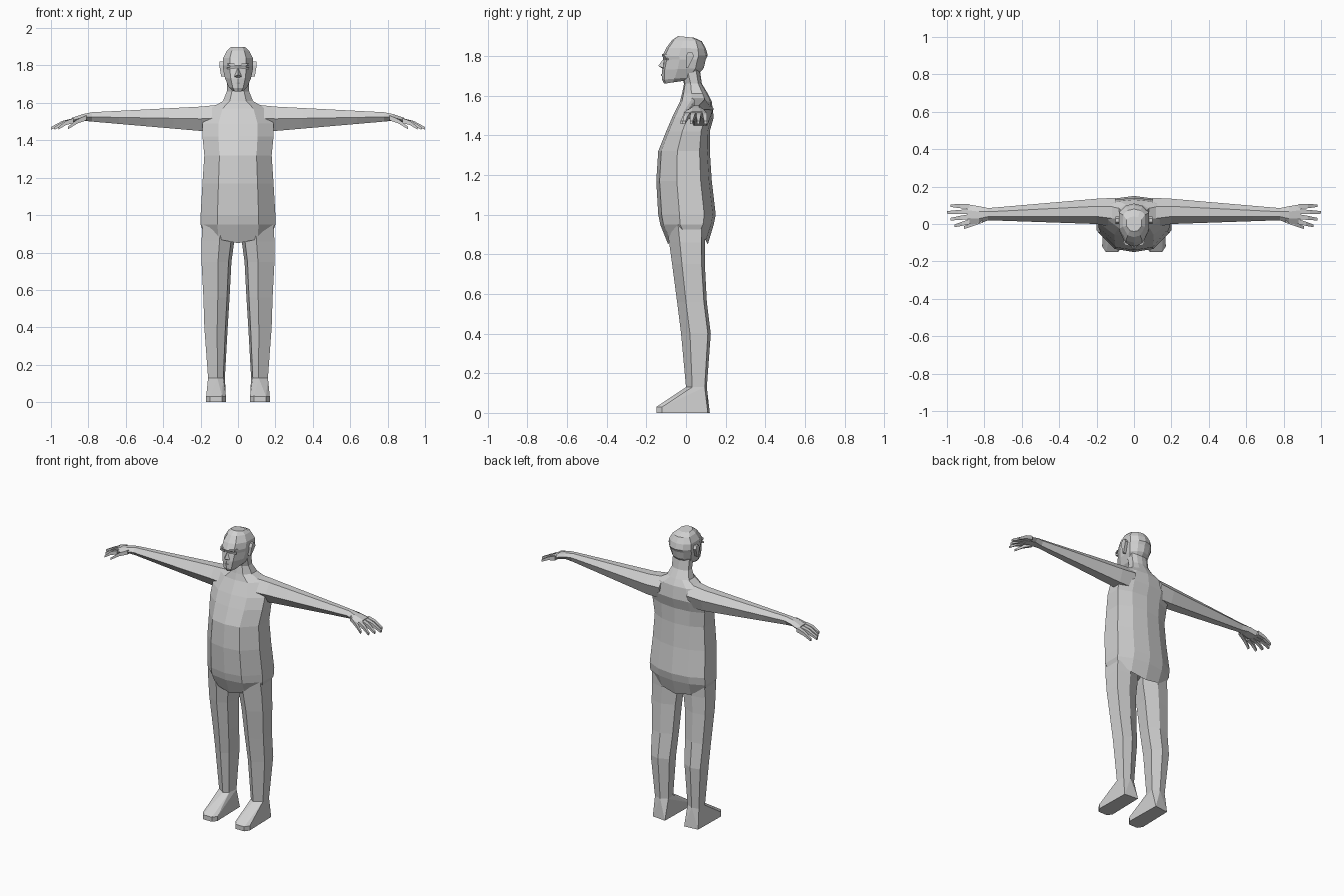
import bpy, bmesh
from mathutils import Vector

if "Cube" in bpy.data.objects:
    bpy.data.objects.remove(bpy.data.objects["Cube"], do_unlink=True)

grey = bpy.data.materials.new("plain grey")
grey.use_nodes = True
grey.diffuse_color = (0.64, 0.64, 0.64, 1)
grey.node_tree.nodes["Principled BSDF"].inputs["Base Color"].default_value = grey.diffuse_color


def finish(name, bm, mirror):
    """Turn the bmesh into a flat-shaded grey object, optionally mirrored across x."""
    bmesh.ops.recalc_face_normals(bm, faces=bm.faces)
    mesh = bpy.data.meshes.new(name)
    bm.to_mesh(mesh)
    bm.free()
    mesh.materials.append(grey)
    part = bpy.data.objects.new(name, mesh)
    bpy.context.collection.objects.link(part)
    if mirror:
        part.modifiers.new("other side", "MIRROR")


def loft(name, rings, mirror=False):
    """Skin a list of equal-length point rings and cap both ends."""
    bm = bmesh.new()
    loops = [[bm.verts.new(point) for point in ring] for ring in rings]
    for lower, upper in zip(loops, loops[1:]):
        for i in range(len(lower)):
            bm.faces.new((lower[i - 1], lower[i], upper[i], upper[i - 1]))
    bm.faces.new(loops[0])
    bm.faces.new(loops[-1])
    finish(name, bm, mirror)


def hull(name, points, mirror=False):
    """Wrap the points in a convex shell and merge its coplanar triangles."""
    bm = bmesh.new()
    for point in points:
        bm.verts.new(point)
    bmesh.ops.convex_hull(bm, input=bm.verts)
    bmesh.ops.dissolve_limit(bm, angle_limit=0.05, verts=bm.verts, edges=bm.edges)
    finish(name, bm, mirror)


def slab(name, outline, bottom, thickness, mirror=False):
    hull(name, [(x, y, z) for x, y in outline for z in (bottom, bottom + thickness)], mirror)


def body_ring(width, front, back, height, tilt=0, drop=0):
    """Ten-sided section; tilt raises the back, drop lowers the middle."""
    right = []
    for across, along in ((0, 0), (0.55, 0.06), (1, 0.37), (1, 0.8), (0.55, 0.95), (0, 1)):
        y = front + along * (back - front)
        z = height + tilt * along - drop * (1 - across * across)
        right.append(Vector((across * width, y, z)))
    left = [Vector((-p.x, p.y, p.z)) for p in right[-2:0:-1]]
    return right + left


# torso and neck: half width, front, back, height
torso = [(0.2, -0.14, 0.15, 1), (0.19, -0.15, 0.13, 1.17), (0.18, -0.14, 0.12, 1.32),
         (0.19, -0.1, 0.12, 1.42), (0.19, -0.07, 0.14, 1.49), (0.15, -0.03, 0.13, 1.57),
         (0.08, -0.02, 0.11, 1.61), (0.06, -0.01, 0.08, 1.66), (0.06, -0.03, 0.07, 1.73)]
crotch = body_ring(0.19, -0.09, 0.11, 0.92, drop=0.07)
hips = body_ring(0.2, -0.13, 0.14, 0.95)
loft("torso", [crotch, hips] + [body_ring(*ring) for ring in torso])

# head: half width, front, back, height
head = [(0.03, -0.11, 0, 1.66), (0.05, -0.12, 0.05, 1.68), (0.07, -0.12, 0.09, 1.73),
        (0.08, -0.11, 0.1, 1.78), (0.08, -0.12, 0.11, 1.8), (0.08, -0.1, 0.1, 1.84),
        (0.06, -0.07, 0.08, 1.88), (0.04, -0.04, 0.04, 1.9)]
loft("head", [body_ring(*ring, tilt=0.1 * (1.82 - ring[-1])) for ring in head])

# face
bridge, nose_tip, nose_base = (0, -0.11, 1.79), (0, -0.14, 1.75), (0, -0.11, 1.73)
nostrils = [(side * 0.02, -0.115, 1.74) for side in (-1, 1)]
hull("nose", [bridge, nose_tip, nose_base] + nostrils)
slab("lips", [(-0.02, -0.11), (0, -0.125), (0.02, -0.11)], 1.7, 0.01)
slab("eyelid", [(0.02, -0.115), (0.06, -0.1), (0.04, -0.08)], 1.78, 0.01, mirror=True)
slab("brow", [(0.02, -0.12), (0.05, -0.11), (0.06, -0.08)], 1.8, 0.01, mirror=True)

# ears: narrow lobe, wide flared top
ear_rings = []
for x, front, back, z in ((0.09, 0, 0.01, 1.74), (0.1, 0, 0.04, 1.8), (0.1, 0.01, 0.03, 1.82)):
    ear_rings.append([(x, front, z), (x, back, z), (x - 0.03, back, z), (x - 0.03, front, z)])
loft("ear", ear_rings, mirror=True)


# arm and palm: an even taper from shoulder to wrist
def arm_ring(station):
    """Six-sided upright section from x, front, back, bottom and top."""
    x, front, back, bottom, top = station
    section = ((0, 0.5), (0.3, 1), (0.7, 1), (1, 0.6), (0.8, 0), (0.3, 0))
    return [(x, front + along * (back - front), bottom + up * (top - bottom))
            for along, up in section]


shoulder = Vector((0.2, 0, 0.135, 1.45, 1.58))
wrist = Vector((0.78, 0.02, 0.085, 1.5, 1.55))
shoulder_root = (0.1, -0.02, 0.14, 1.45, 1.59)
palm = (0.83, 0, 0.095, 1.505, 1.54)
knuckles = (0.89, 0, 0.105, 1.49, 1.52)
steps = 4
stations = [shoulder.lerp(wrist, i / steps) for i in range(steps + 1)]
loft("arm", [arm_ring(s) for s in [shoulder_root] + stations + [palm, knuckles]], mirror=True)


# fingers and thumb
def digit(name, start, end):
    """Square tapering rod with a slightly raised middle joint."""
    start, end = Vector(start), Vector(end)
    joint = start.lerp(end, 0.5) + Vector((0, 0, 0.008))
    rings = []
    for centre, size in ((start, 0.013), (joint, 0.011), (end, 0.007)):
        corners = ((-size, -size), (size, -size), (size, size), (-size, size))
        rings.append([centre + Vector((0, y, z)) for y, z in corners])
    loft(name, rings, mirror=True)


for i, name in enumerate(("index_finger", "middle_finger", "ring_finger", "little_finger")):
    reach = 1 - 0.02 * abs(i - 2)
    digit(name, (0.88, 0.012 + 0.027 * i, 1.505), (reach, 0.036 * i - 0.01, 1.464))
digit("thumb", (0.81, 0.02, 1.52), (0.91, -0.02, 1.465))


# legs: inner edge, outer edge, front, back, height
def leg_ring(inner, outer, front, back, height):
    section = ((0.45, 0), (1, 0.3), (1, 0.9), (0.5, 1), (0, 0.8), (0.1, 0.2))
    return [(inner + across * (outer - inner), front + along * (back - front), height)
            for across, along in section]


ankle = leg_ring(0.07, 0.16, 0, 0.105, 0.13)
leg = [(0.015, 0.19, -0.1, 0.1, 0.95), (0.02, 0.195, -0.085, 0.095, 0.86),
       (0.035, 0.195, -0.07, 0.095, 0.75), (0.045, 0.185, -0.045, 0.105, 0.56),
       (0.055, 0.18, -0.025, 0.125, 0.4)]
loft("leg", [leg_ring(*ring) for ring in leg] + [ankle], mirror=True)

# feet: flat sole, thin toe and sloping instep up to the ankle
toe = [(0.065, -0.12), (0.085, -0.15), (0.15, -0.15), (0.17, -0.12)]
heel = [(0.165, 0.11), (0.07, 0.12)]
sole = [(x, y, 0) for x, y in toe + heel]
toe_top = [(x, y, 0.03) for x, y in toe]
hull("foot", sole + toe_top + ankle, mirror=True)
